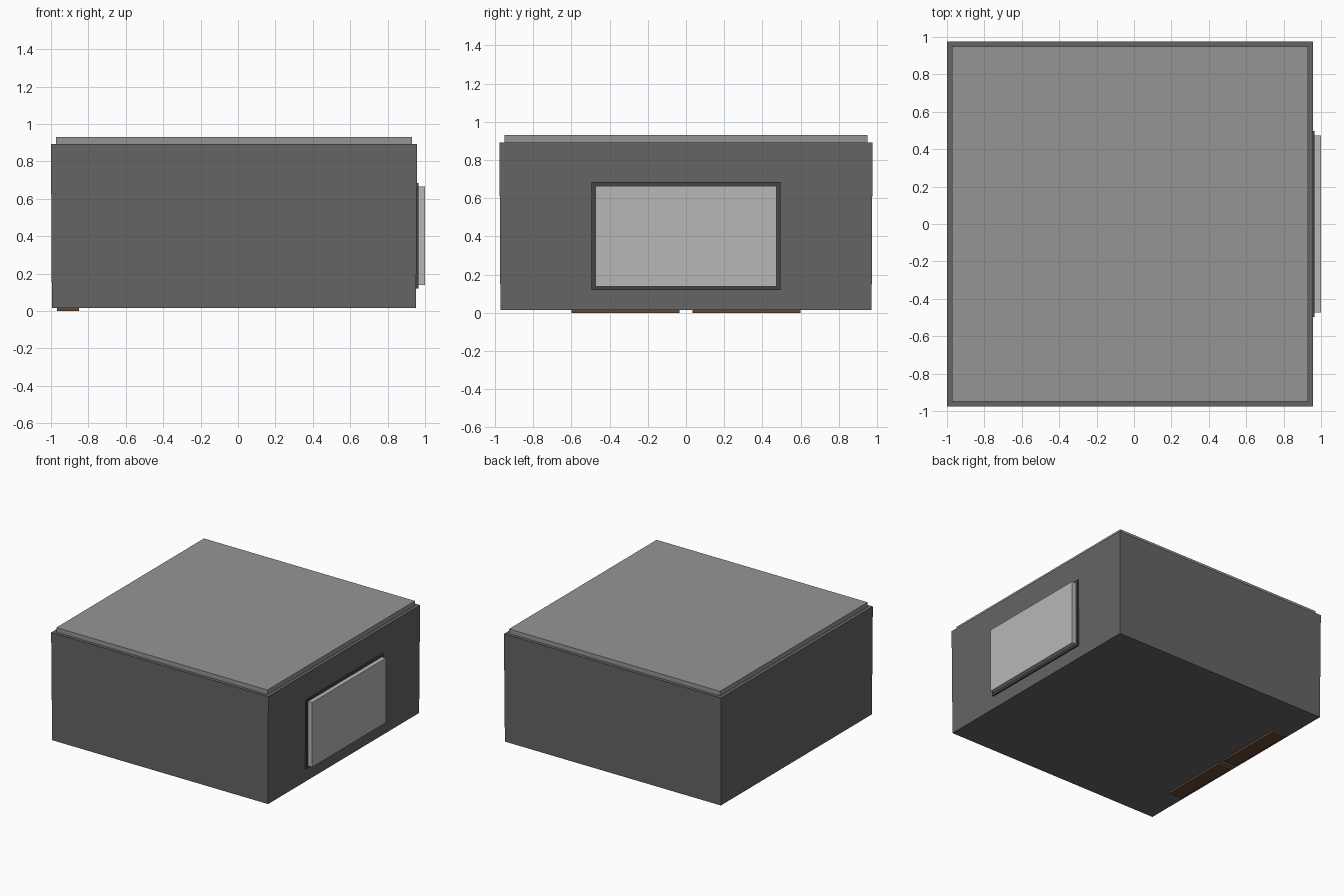
import bpy, bmesh

if "Cube" in bpy.data.objects:
    bpy.data.objects.remove(bpy.data.objects["Cube"])


def material(name, rgb):
    m = bpy.data.materials.new(name)
    m.diffuse_color = (*rgb, 1)
    m.use_nodes = True
    m.node_tree.nodes["Principled BSDF"].inputs["Base Color"].default_value = m.diffuse_color
    return m


def box(name, x, y, z, mat, taper=0.0):
    """Box from (min, max) ranges; taper insets the bottom edges."""
    bm = bmesh.new()
    bmesh.ops.create_cube(bm, size=1)
    for v in bm.verts:
        inset = taper if v.co.z < 0 else 0
        sx, sy = (1 if v.co.x > 0 else -1), (1 if v.co.y > 0 else -1)
        v.co = (x[v.co.x > 0] - sx * inset,
                y[v.co.y > 0] - sy * inset,
                z[v.co.z > 0])
    mesh = bpy.data.meshes.new(name)
    bm.to_mesh(mesh)
    bm.free()
    mesh.materials.append(mat)
    ob = bpy.data.objects.new(name, mesh)
    bpy.context.collection.objects.link(ob)
    return ob


dark = material("dark_grey", (0.13, 0.13, 0.13))
darker = material("frame_grey", (0.06, 0.06, 0.06))
mid = material("mid_grey", (0.3, 0.3, 0.3))
light = material("light_grey", (0.48, 0.48, 0.48))
brown = material("brown", (0.13, 0.07, 0.035))

# Main housing, very slightly narrower at the base
box("body", (-1.0, 0.957), (-0.977, 0.977), (0.015, 0.893), dark, taper=0.005)

# Raised top plate
box("top_plate", (-0.972, 0.93), (-0.95, 0.95), (0.88, 0.93), mid)

# Side panel and the thin frame behind it
box("panel_frame", (0.94, 0.965), (-0.496, 0.496), (0.12, 0.685), darker)
box("side_panel", (0.955, 1.0), (-0.474, 0.474), (0.138, 0.665), light)

# Pair of flat strips under the rear edge
for side, y in (("front", (-0.6, -0.033)), ("back", (0.033, 0.6))):
    box(f"{side}_base_strip", (-0.967, -0.85), y, (0.0, 0.02), brown)
